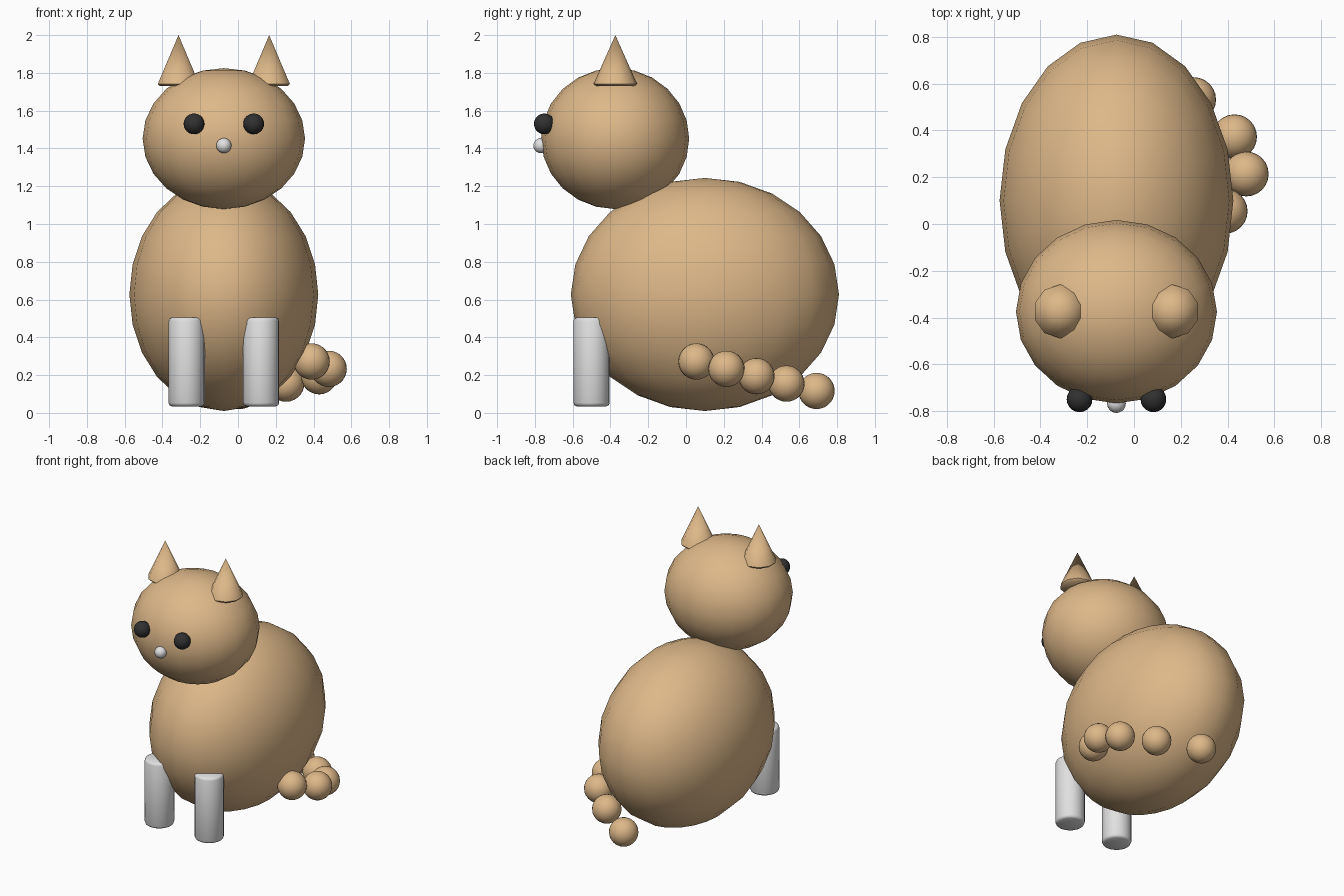
import bpy
import bmesh
from math import radians
from mathutils import Matrix

default = bpy.data.objects.get("Cube")
if default:
    bpy.data.objects.remove(default, do_unlink=True)

CX = -0.075  # centre line of body and head; the tail swings out to +x


def material(name, rgb):
    m = bpy.data.materials.new(name)
    m.use_nodes = True
    color = (*rgb, 1.0)
    m.diffuse_color = color
    m.node_tree.nodes["Principled BSDF"].inputs["Base Color"].default_value = color
    return m


TAN = material("tan fur", (0.73, 0.48, 0.25))
WHITE = material("pale grey", (0.75, 0.75, 0.75))
DARK = material("charcoal", (0.03, 0.03, 0.03))


def finish(name, bm, location, mat, angle):
    bmesh.ops.recalc_face_normals(bm, faces=bm.faces)
    mesh = bpy.data.meshes.new(name)
    bm.to_mesh(mesh)
    bm.free()
    mesh.materials.append(mat)
    obj = bpy.data.objects.new(name, mesh)
    obj.location = location
    bpy.context.collection.objects.link(obj)
    bpy.ops.object.select_all(action="DESELECT")
    obj.select_set(True)
    bpy.context.view_layer.objects.active = obj
    bpy.ops.object.shade_smooth_by_angle(angle=radians(angle))
    return obj


def ellipsoid(name, location, radii, mat, segments=20, rings=12):
    bm = bmesh.new()
    bmesh.ops.create_uvsphere(bm, u_segments=segments, v_segments=rings, radius=1)
    bmesh.ops.scale(bm, vec=radii, verts=bm.verts)
    return finish(name, bm, location, mat, 60)


def turned(name, location, profile, sides, mat, angle):
    """Stack of rings (radius, height); a zero radius closes to a point."""
    bm = bmesh.new()
    rings = []
    for radius, height in profile:
        if radius == 0:
            rings.append([bm.verts.new((0, 0, height))])
            continue
        ring = bmesh.ops.create_circle(bm, segments=sides, radius=radius,
                                       matrix=Matrix.Translation((0, 0, height)))
        rings.append(ring["verts"])
    for low, high in zip(rings, rings[1:]):
        for i in range(sides):
            j = (i + 1) % sides
            if len(high) == 1:
                bm.faces.new((low[i], low[j], high[0]))
            else:
                bm.faces.new((low[i], low[j], high[j], high[i]))
    for ring in (rings[0], rings[-1]):
        if len(ring) > 1:
            bm.faces.new(ring)
    return finish(name, bm, location, mat, angle)


# Body and head
ellipsoid("body", (CX, 0.1, 0.627), (0.5, 0.71, 0.617), TAN)
ellipsoid("head", (CX, -0.375, 1.452), (0.43, 0.392, 0.373), TAN)
ellipsoid("nose", (CX, -0.768, 1.415), (0.04, 0.04, 0.04), WHITE)

# Paired parts: ears, eyes and front legs
ear_profile = [(0.104, 0), (0.115, 0.012), (0, 0.27)]
leg_profile = [(0.08, 0), (0.091, 0.006), (0.096, 0.018),
               (0.096, 0.452), (0.091, 0.464), (0.08, 0.47)]
for side, sign in (("left", 1), ("right", -1)):
    turned(side + "_ear", (CX + sign * 0.24, -0.374, 1.73), ear_profile, 10, TAN, 50)
    ellipsoid(side + "_eye", (CX + sign * 0.158, -0.75, 1.53), (0.055,) * 3, DARK)
    turned(side + "_front_leg", (CX + sign * 0.197, -0.5, 0.035), leg_profile, 20, WHITE, 50)

# Tail: beads sweeping round the left flank towards the back
for i, x in enumerate((0.39, 0.48, 0.43, 0.255, 0.01)):
    ellipsoid(f"tail_bead_{i + 1}", (x, 0.055 + 0.159 * i, 0.272 - 0.039 * i),
              (0.096,) * 3, TAN, 24, 14)
